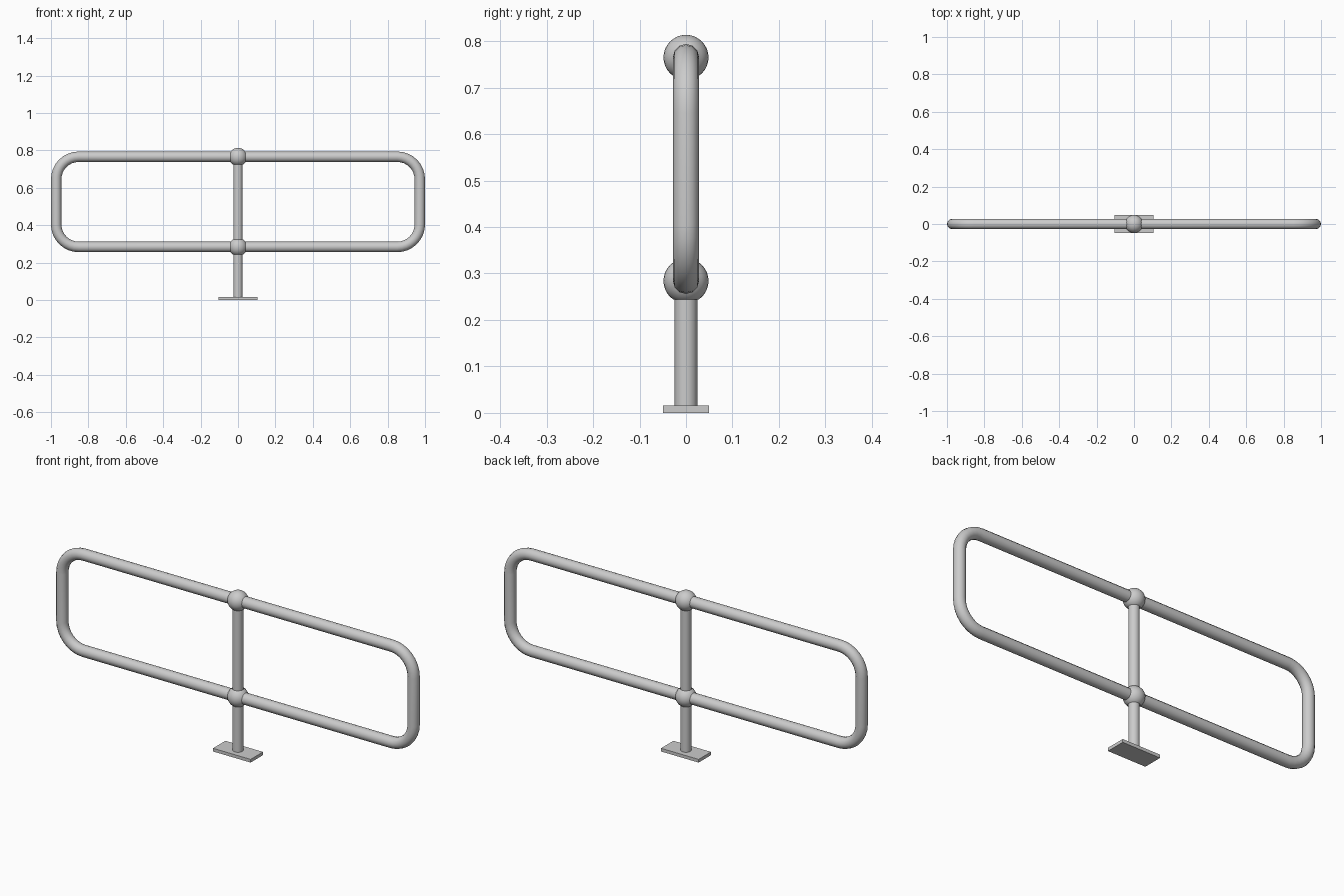
import bpy, bmesh
from math import pi, cos, sin
from mathutils import Vector, Matrix

if "Cube" in bpy.data.objects:
    bpy.data.objects.remove(bpy.data.objects["Cube"])

TOP, LOW = 0.766, 0.284      # heights of the two rails
PIPE, POST, BALL = 0.028, 0.0245, 0.0485
BEND = 0.12                  # centre-line bend radius


def finish(name, bm, smooth=True):
    bmesh.ops.recalc_face_normals(bm, faces=bm.faces)
    mesh = bpy.data.meshes.new(name)
    bm.to_mesh(mesh)
    bm.free()
    ob = bpy.data.objects.new(name, mesh)
    bpy.context.collection.objects.link(ob)
    if smooth:
        bpy.ops.object.select_all(action='DESELECT')
        ob.select_set(True)
        bpy.context.view_layer.objects.active = ob
        bpy.ops.object.shade_smooth_by_angle(angle=pi / 4)
    return ob


def rail_loop():
    # Rounded rectangle in the xz plane, swept with a round section
    bm = bmesh.new()
    sides, steps = 12, 8
    cx = 1 - PIPE - BEND
    corners = [(cx, TOP - BEND), (-cx, TOP - BEND),
               (-cx, LOW + BEND), (cx, LOW + BEND)]
    rings = []
    for q, (x, z) in enumerate(corners):
        for s in range(steps + 1):
            a = (q + s / steps) * pi / 2
            n = Vector((cos(a), 0, sin(a)))
            ring = []
            for k in range(sides):
                t = 2 * pi * k / sides
                p = Vector((x, 0, z)) + n * (BEND + PIPE * cos(t))
                p.y = PIPE * sin(t)
                ring.append(bm.verts.new(p))
            rings.append(ring)
    for i, a in enumerate(rings):
        b = rings[(i + 1) % len(rings)]
        for k in range(sides):
            j = (k + 1) % sides
            bm.faces.new((a[k], a[j], b[j], b[k]))
    finish("rail_loop", bm)


def ball_joint(name, z, cut_top):
    # Sphere cut open where the pipes enter
    bm = bmesh.new()
    bmesh.ops.create_uvsphere(bm, u_segments=24, v_segments=16, radius=BALL)
    cuts = [(1, 0, 0), (-1, 0, 0), (0, 0, -1)] + ([(0, 0, 1)] if cut_top else [])
    for d in cuts:
        geom = bm.verts[:] + bm.edges[:] + bm.faces[:]
        bmesh.ops.bisect_plane(bm, geom=geom, plane_co=Vector(d) * 0.0405,
                               plane_no=d, clear_outer=True)
    bmesh.ops.translate(bm, verts=bm.verts, vec=(0, 0, z))
    finish(name, bm)


rail_loop()
ball_joint("upper_joint", TOP - 0.001, False)
ball_joint("lower_joint", LOW, True)

# Upright post, from base plate into the upper joint
bm = bmesh.new()
bmesh.ops.create_cone(bm, cap_ends=True, segments=16, radius1=POST, radius2=POST,
                      depth=TOP - 0.01, matrix=Matrix.Translation((0, 0, (TOP + 0.01) / 2)))
finish("post", bm)

# Base plate
bm = bmesh.new()
bmesh.ops.create_cube(bm, size=1, matrix=Matrix.Translation((0, 0, 0.008))
                      @ Matrix.Diagonal((0.208, 0.098, 0.016, 1)))
finish("base_plate", bm, smooth=False)
